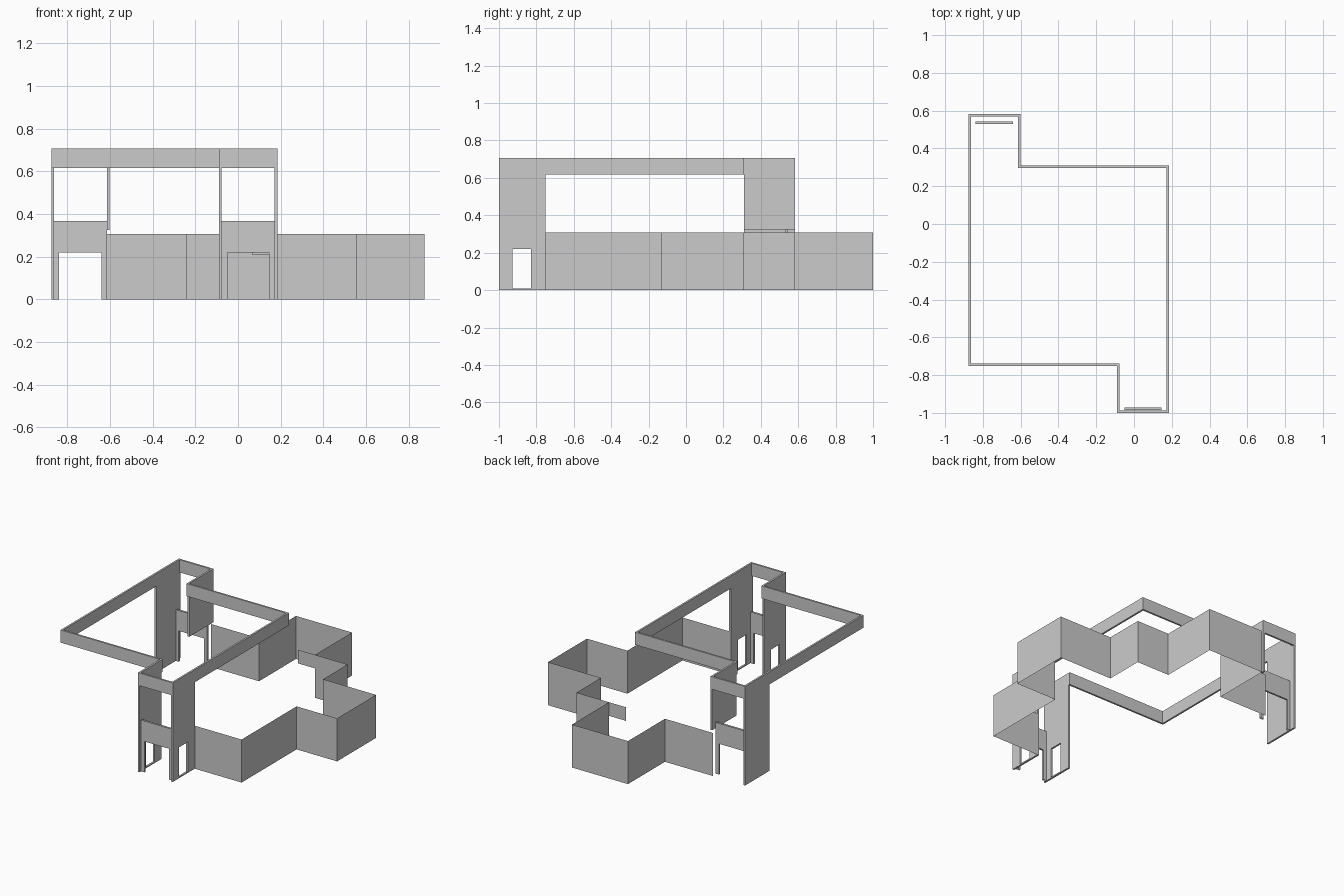
import bpy, bmesh
from mathutils import Vector

cube = bpy.data.objects.get("Cube")
if cube:
    bpy.data.objects.remove(cube, do_unlink=True)

GREY = (0.6, 0.6, 0.6, 1)
mat = bpy.data.materials.new("plain grey")
mat.use_nodes = True
mat.diffuse_color = GREY
mat.node_tree.nodes["Principled BSDF"].inputs["Base Color"].default_value = GREY

T = 0.013                     # wall thickness
LOW, DOOR, LINTEL, BEAM, TOP = 0.307, 0.22, 0.367, 0.617, 0.707
WEST, EAST, SOUTH, NORTH = -0.875, 0.185, -1.0, 0.583
FRONT, BACK = -0.752, 0.31    # long sides of the main room
PORCH_W, PORCH_E = -0.09, -0.602


def finish(bm, name):
    me = bpy.data.meshes.new(name)
    bm.to_mesh(me)
    bm.free()
    me.materials.append(mat)
    ob = bpy.data.objects.new(name, me)
    bpy.context.collection.objects.link(ob)
    return ob


def extrude(bm, faces, offset):
    out = bmesh.ops.extrude_face_region(bm, geom=faces, use_keep_orig=True)["geom"]
    verts = [g for g in out if isinstance(g, bmesh.types.BMVert)]
    bmesh.ops.translate(bm, verts=verts, vec=offset)
    bmesh.ops.recalc_face_normals(bm, faces=bm.faces)


def slab(name, outline, offset, open_ends=False):
    """Extrude a flat outline of 3D points along offset."""
    bm = bmesh.new()
    face = bm.faces.new([bm.verts.new(p) for p in outline])
    extrude(bm, [face], Vector(offset))
    if open_ends:
        # leave only the two sheets and the door reveal
        ends = [f for f in bm.faces if abs(f.normal.z) > 0.5
                and abs(f.calc_center_median().z - DOOR) > 0.01]
        bmesh.ops.delete(bm, geom=ends, context='FACES')
    return finish(bm, name)


def side_wall(name, x, y0, y1, z0, z1):
    pts = [(x, y0, z0), (x, y1, z0), (x, y1, z1), (x, y0, z1)]
    return slab(name, pts, (T, 0, 0))


def notch(a0, a1, d0, d1, top):
    """Wall elevation with a doorway cut up from the floor."""
    return [(a0, 0), (d0, 0), (d0, DOOR), (d1, DOOR), (d1, 0), (a1, 0), (a1, top), (a0, top)]


def sheet(name, path, z0, z1):
    """Thin upright screen following a plan path."""
    bm = bmesh.new()
    lo = [bm.verts.new((x, y, z0)) for x, y in path]
    hi = [bm.verts.new((x, y, z1)) for x, y in path]
    for i in range(len(path) - 1):
        bm.faces.new((lo[i], lo[i + 1], hi[i + 1], hi[i]))
    return finish(bm, name)


# Continuous beam around the top: a mitred box section along each side
plan = [(WEST, FRONT), (PORCH_W, FRONT), (PORCH_W, SOUTH), (EAST, SOUTH),
        (EAST, BACK), (PORCH_E, BACK), (PORCH_E, NORTH), (WEST, NORTH)]
corners = [Vector(p) for p in plan]
inner = []
for i, p in enumerate(corners):
    before = (p - corners[i - 1]).normalized()
    after = (corners[(i + 1) % len(corners)] - p).normalized()
    inner.append(p + T * (before.orthogonal() + after.orthogonal()))
bm = bmesh.new()
rings = [[bm.verts.new((p.x, p.y, z)) for p in loop]
         for loop, z in ((corners, BEAM), (corners, TOP), (inner, TOP), (inner, BEAM))]
for r in range(4):
    a, b = rings[r], rings[(r + 1) % 4]
    for i in range(len(plan)):
        j = (i + 1) % len(plan)
        bm.faces.new((a[i], a[j], b[j], b[i]))
bmesh.ops.recalc_face_normals(bm, faces=bm.faces)
finish(bm, "roof_beam")

# Front porch side walls, each with a doorway and a low sill
for name, x in (("front_porch_right", PORCH_W), ("front_porch_left", EAST - T)):
    outline = notch(SOUTH, FRONT, -0.928, -0.83, BEAM)
    slab(name + "_wall", [(x, y, z) for y, z in outline], (T, 0, 0))
    side_wall(name + "_sill", x, -0.928, -0.83, 0, 0.008)

# Back porch side walls
side_wall("back_porch_right_wall", WEST, BACK, NORTH, 0, BEAM)
side_wall("back_porch_left_wall", PORCH_E - T, BACK, NORTH, 0.325, BEAM)

# Recessed door panels
for name, y, x0, x1, d0, d1 in (
        ("front_door_panel", -0.984, PORCH_W + T, EAST - T, -0.05, 0.145),
        ("back_door_panel", 0.53, WEST + T, PORCH_E - T, -0.84, -0.64)):
    outline = notch(x0, x1, d0, d1, LINTEL)
    slab(name, [(x, y, z) for x, z in outline], (0, T, 0), open_ends=True)

# Low zigzag screens around the yard
sheet("yard_screen_back", [(-0.62, NORTH), (-0.242, NORTH), (-0.242, 1), (0.2, 1),
                           (0.2, NORTH)], 0, LOW)
sheet("yard_screen_side", [(0.2, NORTH), (0.457, NORTH), (0.457, 0.307), (0.875, 0.307),
                           (0.875, -0.132), (0.555, -0.132), (0.555, FRONT),
                           (EAST, FRONT)], 0, LOW)
sheet("yard_gate_header", [(0.065, NORTH), (0.2, NORTH)], 0.21, LOW)
